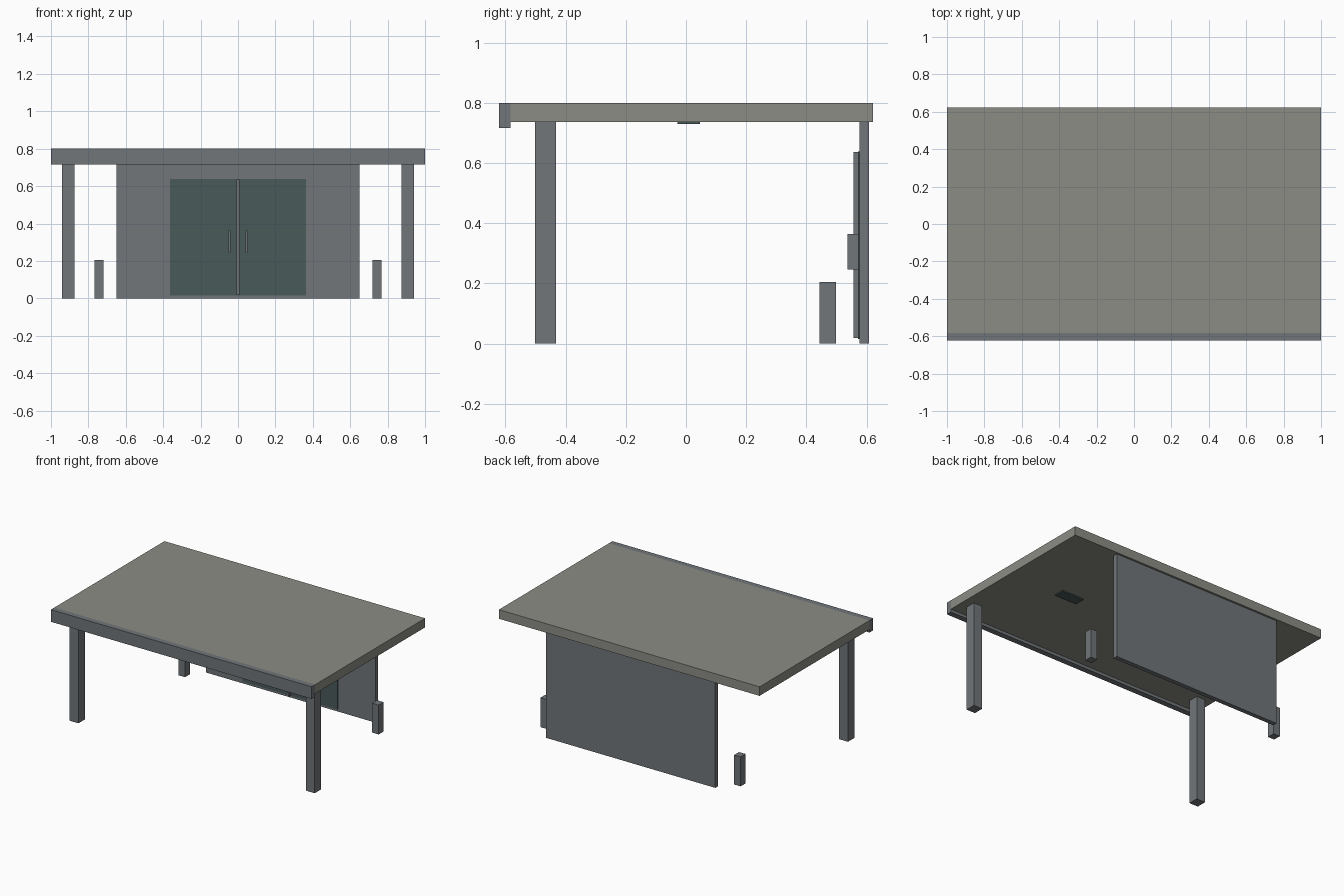
import bpy
import bmesh
from mathutils import Vector

cube = bpy.data.objects.get("Cube")
if cube:
    bpy.data.objects.remove(cube, do_unlink=True)


def material(name, rgb):
    mat = bpy.data.materials.new(name)
    mat.use_nodes = True
    mat.diffuse_color = (*rgb, 1)
    mat.node_tree.nodes["Principled BSDF"].inputs["Base Color"].default_value = (*rgb, 1)
    return mat


metal = material("blue grey metal", (0.165, 0.18, 0.195))
concrete = material("warm grey roof", (0.265, 0.265, 0.235))
glass = material("dark green glass", (0.067, 0.1, 0.1))


def box(name, low, high, mat):
    """Axis-aligned box between two corners."""
    low, high = Vector(low), Vector(high)
    centre, size = (low + high) / 2, high - low
    bm = bmesh.new()
    bmesh.ops.create_cube(bm, size=1)
    bmesh.ops.scale(bm, vec=size, verts=bm.verts)
    mesh = bpy.data.meshes.new(name)
    bm.to_mesh(mesh)
    bm.free()
    mesh.materials.append(mat)
    obj = bpy.data.objects.new(name, mesh)
    obj.location = centre
    bpy.context.collection.objects.link(obj)


def pair(name, low, high, mat):
    """A box on the left and its mirror image on the right."""
    box("left_" + name, low, high, mat)
    box("right_" + name, (-high[0], *low[1:]), (-low[0], *high[1:]), mat)


CEILING = 0.737

# Roof slab and the deeper front fascia
box("roof", (-1, -0.583, CEILING), (1, 0.622, 0.8), concrete)
box("fascia", (-1, -0.622, 0.716), (1, -0.583, 0.8), metal)

# Back wall with glazed double door
box("back_wall", (-0.65, 0.577, 0), (0.65, 0.608, CEILING), metal)
pair("door_glass", (0, 0.571, 0.016), (0.364, 0.576, 0.638), glass)
box("door_mullion", (-0.007, 0.557, 0.018), (0.007, 0.572, 0.636), metal)
pair("door_handle", (0.039, 0.537, 0.246), (0.05, 0.571, 0.364), metal)

# Front columns, bollards and ceiling lamps
pair("column", (0.873, -0.502, 0), (0.94, -0.432, CEILING), metal)
pair("bollard", (0.718, 0.444, 0), (0.768, 0.498, 0.204), metal)
pair("ceiling_lamp", (0.45, -0.028, 0.729), (0.62, 0.046, CEILING), glass)
